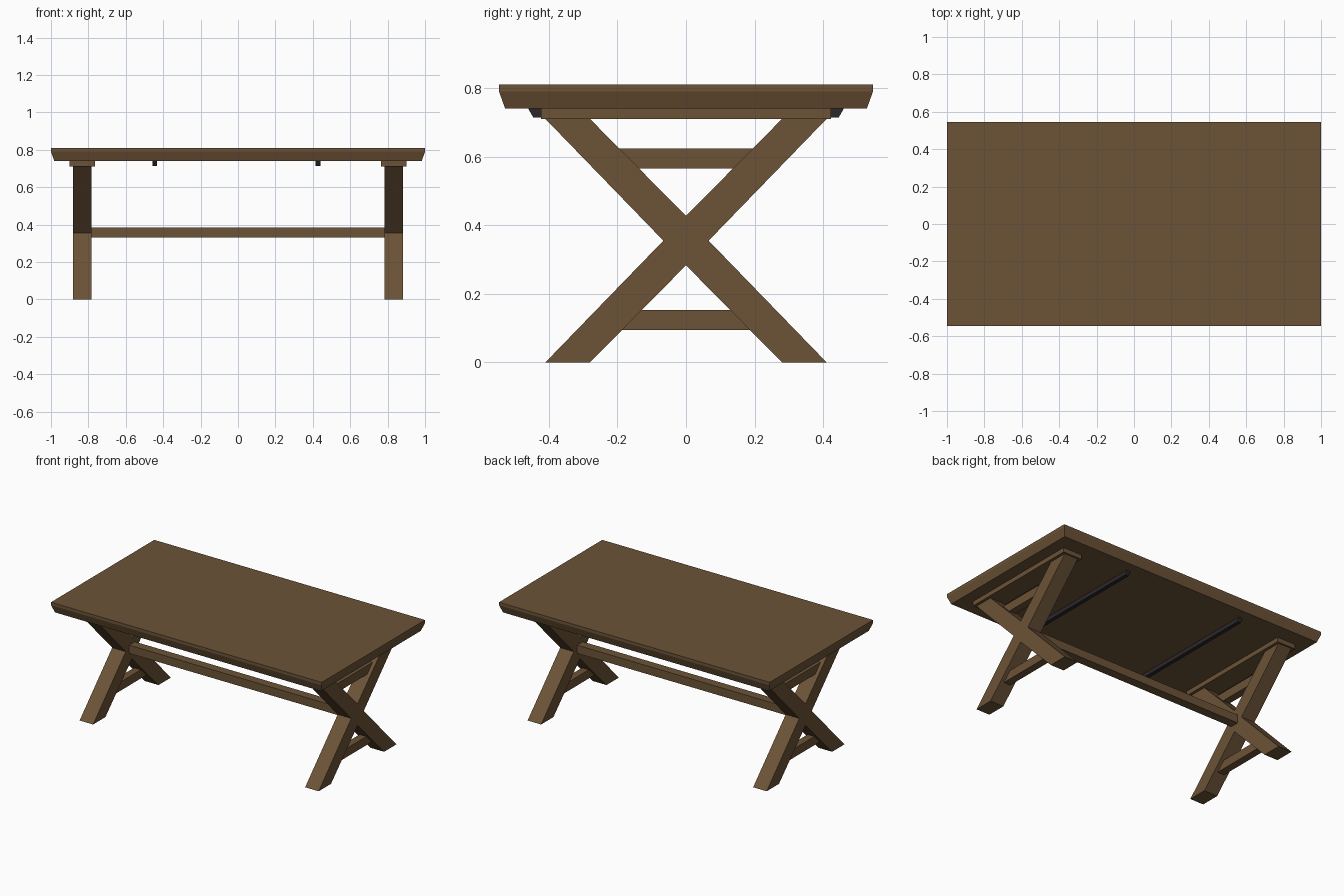
import bpy
import bmesh

cube = bpy.data.objects.get("Cube")
if cube:
    bpy.data.objects.remove(cube, do_unlink=True)


def material(name, rgb):
    mat = bpy.data.materials.new(name)
    mat.use_nodes = True
    mat.diffuse_color = (*rgb, 1)
    mat.node_tree.nodes["Principled BSDF"].inputs["Base Color"].default_value = (*rgb, 1)
    return mat


WOOD = material("brown wood", (0.15, 0.086, 0.038))
METAL = material("dark metal", (0.025, 0.02, 0.024))


def finish(bm, name, mat):
    bmesh.ops.recalc_face_normals(bm, faces=bm.faces)
    mesh = bpy.data.meshes.new(name)
    bm.to_mesh(mesh)
    bm.free()
    mesh.materials.append(mat)
    obj = bpy.data.objects.new(name, mesh)
    bpy.context.collection.objects.link(obj)
    return obj


def stack(name, layers, mat, x=0):
    """Solid from rectangles (half x, half y, z) stacked upward."""
    bm = bmesh.new()
    rings = [[bm.verts.new((x + sx * hx, sy * hy, z))
              for sx, sy in ((-1, -1), (1, -1), (1, 1), (-1, 1))]
             for hx, hy, z in layers]
    for low, high in zip(rings, rings[1:]):
        for i in range(4):
            j = (i + 1) % 4
            bm.faces.new((low[i], low[j], high[j], high[i]))
    bm.faces.new(rings[0])
    bm.faces.new(rings[-1])
    return finish(bm, name, mat)


def extrude_x(name, outline, x, width, mat):
    """Solid from a (y, z) outline, extruded along x."""
    bm = bmesh.new()
    face = bm.faces.new([bm.verts.new((x - width / 2, y, z)) for y, z in outline])
    new = bmesh.ops.extrude_face_region(bm, geom=[face])["geom"]
    bmesh.ops.translate(bm, vec=(width, 0, 0),
                        verts=[v for v in new if isinstance(v, bmesh.types.BMVert)])
    return finish(bm, name, mat)


# Tabletop with an undercut rim
stack("tabletop", [(0.982, 0.527, 0.74), (1, 0.545, 0.79), (1, 0.545, 0.81)], WOOD)

# Long stretcher joining the two trestles
stack("stretcher", [(0.785, 0.03, 0.33), (0.785, 0.03, 0.385)], WOOD)

# Metal battens under the top
for side, x in (("right", -0.445), ("left", 0.428)):
    stack(side + "_batten", [(0.013, 0.445, 0.714), (0.013, 0.46, 0.74)], METAL, x)

# Trestles: crossed legs, two braces and a bearer
TOP, MID = 0.71, 0.355
OUTER, INNER, WAIST, NOTCH = 0.41, 0.28, 0.066, 0.072
half = [(INNER, 0), (OUTER, 0), (WAIST, MID), (OUTER, TOP), (INNER, TOP)]
cross = ([(0, MID - NOTCH)] + half + [(0, MID + NOTCH)]
         + [(-y, z) for y, z in reversed(half)])


def leg_inside(z):
    return INNER * (abs(z - MID) - NOTCH) / (MID - NOTCH)


for side, x in (("right", -0.833), ("left", 0.833)):
    extrude_x(side + "_cross_legs", cross, x, 0.1, WOOD)
    for level, z0, z1 in (("lower", 0.095, 0.153), ("upper", 0.565, 0.623)):
        a, b = leg_inside(z0), leg_inside(z1)
        extrude_x(f"{side}_{level}_brace", [(-a, z0), (a, z0), (b, z1), (-b, z1)],
                  x, 0.05, WOOD)
    stack(side + "_bearer", [(0.069, 0.422, TOP), (0.069, 0.422, 0.74)], WOOD, x)
